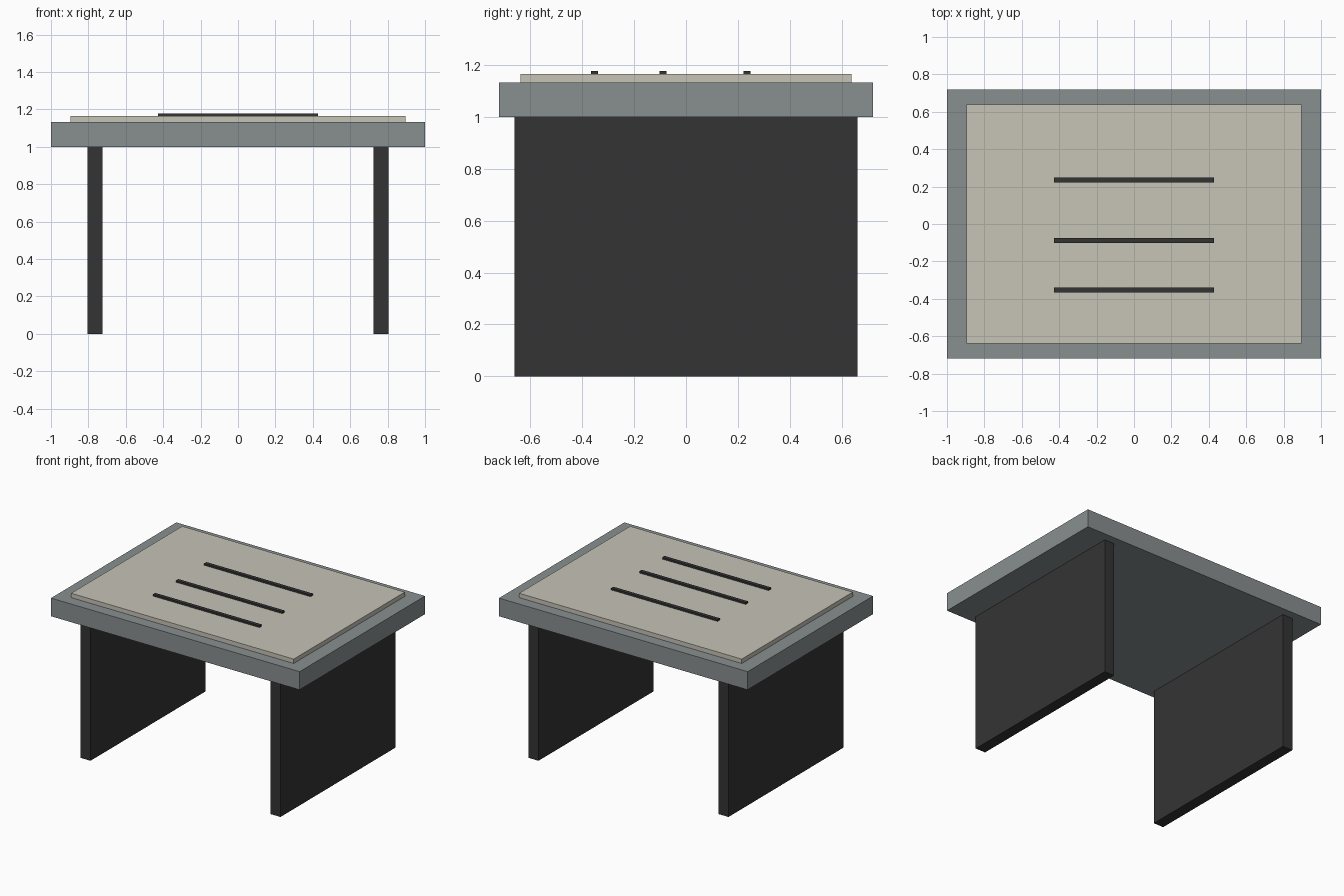
import bpy

if "Cube" in bpy.data.objects:
    bpy.data.objects.remove(bpy.data.objects["Cube"])


def material(name, rgb):
    m = bpy.data.materials.new(name)
    m.diffuse_color = (*rgb, 1)
    m.use_nodes = True
    m.node_tree.nodes["Principled BSDF"].inputs["Base Color"].default_value = m.diffuse_color
    return m


def box(name, x, y, z, mat):
    """Axis-aligned box from (min, max) ranges."""
    centre = [(a + b) / 2 for a, b in (x, y, z)]
    bpy.ops.mesh.primitive_cube_add(size=1, location=centre)
    ob = bpy.context.object
    ob.name = name
    ob.scale = [b - a for a, b in (x, y, z)]
    bpy.ops.object.transform_apply(location=False, rotation=False, scale=True)
    ob.data.materials.append(mat)
    return ob


grey = material("slate grey", (0.25, 0.275, 0.28))
cream = material("warm cream", (0.57, 0.55, 0.475))
dark = material("charcoal", (0.034, 0.034, 0.034))

# Table top and raised inlay panel
box("table_top", (-1, 1), (-0.72, 0.72), (1.0, 1.132), grey)
box("top_panel", (-0.895, 0.895), (-0.638, 0.638), (1.132, 1.164), cream)

# Solid side legs
box("left_leg", (-0.804, -0.724), (-0.66, 0.66), (0, 1.0), dark)
box("right_leg", (0.724, 0.804), (-0.66, 0.66), (0, 1.0), dark)

# Three thin strips on the panel
for i, y in enumerate((-0.352, -0.088, 0.235)):
    box(f"strip_{i + 1}", (-0.428, 0.428), (y - 0.0135, y + 0.0135),
        (1.164, 1.177), dark)
